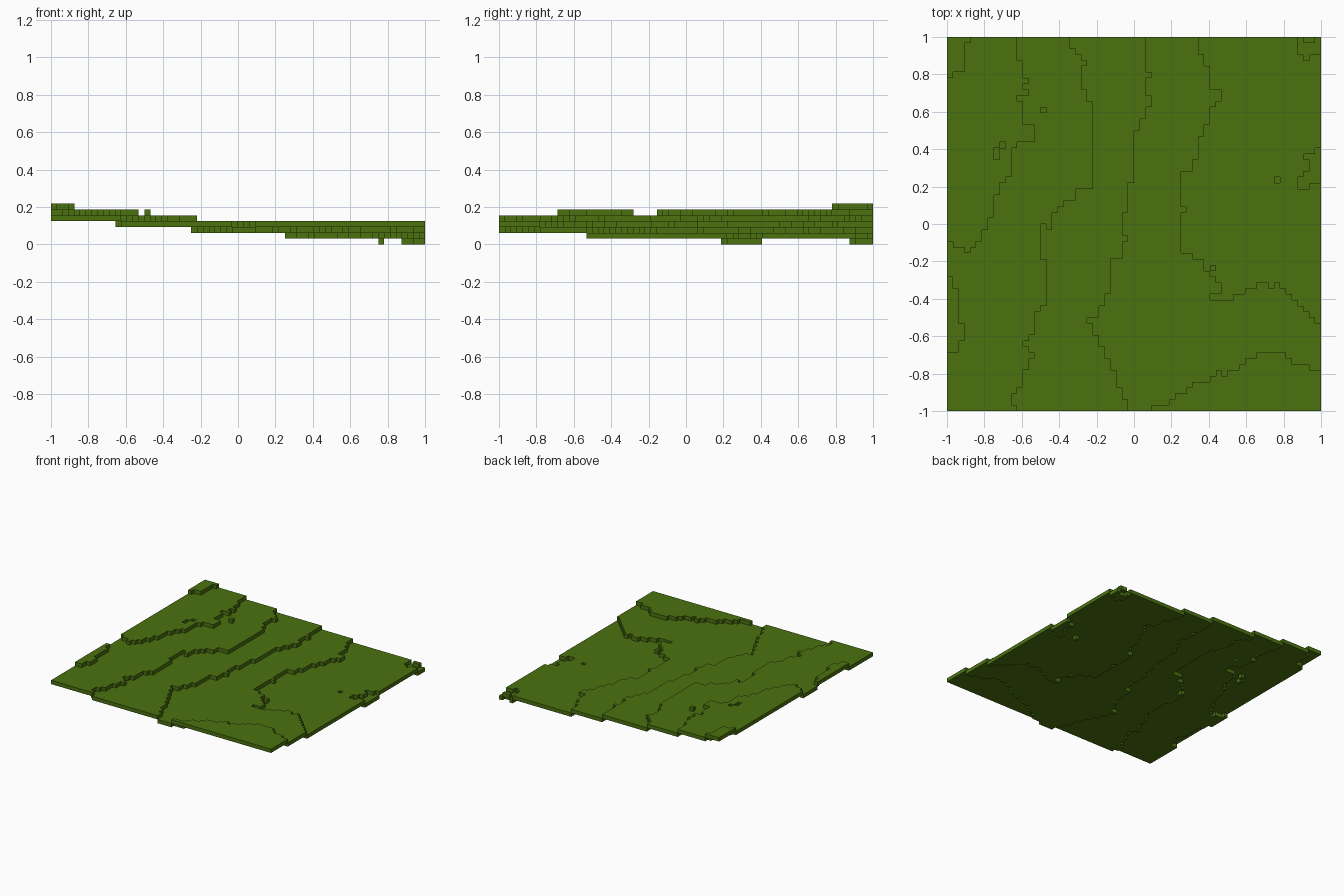
import bpy
import bmesh

CELLS = 64
SIZE = 2 / CELLS
WHOLE = range(CELLS)

cube = bpy.data.objects.get("Cube")
if cube:
    bpy.data.objects.remove(cube, do_unlink=True)


def make_material(name, colour):
    material = bpy.data.materials.new(name)
    material.use_nodes = True
    material.diffuse_color = colour
    shader = next(n for n in material.node_tree.nodes if n.type == "BSDF_PRINCIPLED")
    shader.inputs["Base Color"].default_value = colour
    shader.inputs["Roughness"].default_value = 1.0
    return material


def expand_profile(steps):
    """Turn (start, value) steps into one value per grid line."""
    return [[value for start, value in steps if start <= line][-1] for line in WHOLE]


# Terrace edges: (starting row counted from the back, column of the edge)
peak_edge = expand_profile([(0, 4), (1, 3), (6, 1), (7, 0)])
high_edge = expand_profile([
    (0, 12), (4, 13), (7, 14), (8, 13), (9, 14), (10, 12), (11, 13), (15, 15),
    (18, 12), (19, 11), (24, 10), (25, 9), (27, 8), (31, 7), (33, 6), (35, 5),
    (36, 4), (37, 0), (41, 1), (43, 2), (49, 3), (52, 2), (54, 0)])
upper_edge = expand_profile([
    (0, 21), (2, 22), (3, 23), (4, 24), (5, 23), (9, 24), (11, 25), (26, 22),
    (28, 20), (29, 19), (30, 18), (33, 16), (38, 17), (46, 16), (47, 15),
    (51, 14), (52, 13), (53, 14), (54, 15), (55, 14), (57, 13), (60, 12),
    (61, 11), (63, 12)])
middle_edge = expand_profile([
    (0, 34), (6, 35), (7, 34), (10, 35), (12, 34), (14, 33), (16, 32), (25, 31),
    (30, 30), (34, 31), (35, 30), (38, 28), (44, 27), (46, 26), (48, 24),
    (49, 25), (51, 26), (53, 27), (55, 28), (57, 29), (60, 30), (62, 31)])
basin_west = expand_profile([
    (0, 43), (3, 44), (5, 45), (9, 47), (11, 46), (12, 45), (15, 44), (17, 43),
    (21, 42), (23, 40), (29, 41), (30, 40), (37, 42), (38, 44), (40, 45),
    (41, 46), (42, 47), (44, 45), (45, 40)])

# Edges running across: (starting column, row of the edge)
basin_front = expand_profile([
    (0, 45), (49, 44), (51, 43), (53, 42), (55, 43), (56, 42), (57, 43),
    (58, 44), (59, 45), (60, 46), (61, 47), (62, 48), (63, 49)])
front_rise = expand_profile([
    (0, 64), (35, 63), (38, 62), (39, 61), (41, 60), (42, 59), (45, 58),
    (46, 57), (47, 58), (48, 57), (50, 56), (51, 55), (53, 54), (58, 55),
    (59, 56), (62, 57)])

# Small bumps and hollows: level, first column, first row, width, depth
patches = [
    (5, 16, 12, 1, 1), (4, 9, 18, 1, 1), (4, 8, 19, 1, 2),
    (4, 0, 35, 1, 2), (4, 1, 36, 2, 1), (3, 16, 32, 1, 1), (2, 45, 39, 1, 1),
    (0, 60, 0, 4, 3), (1, 61, 0, 2, 1), (0, 61, 3, 1, 1),
    (0, 63, 19, 1, 1), (0, 61, 20, 3, 1), (0, 62, 21, 2, 2),
    (0, 61, 23, 3, 1), (0, 60, 24, 4, 1), (0, 60, 25, 2, 1), (0, 56, 24, 1, 1)]


def ground_level(column, row):
    if column < peak_edge[row]:
        return 6
    if column < high_edge[row]:
        return 5
    if column < upper_edge[row]:
        return 4
    if column < middle_edge[row] or row >= front_rise[column]:
        return 3
    if column >= basin_west[row] and row < basin_front[column]:
        return 1
    return 2


levels = {(c, r): ground_level(c, r) for c in WHOLE for r in WHOLE}
for level, column, row, width, depth in patches:
    for c in range(column, column + width):
        for r in range(row, row + depth):
            levels[c, r] = level


def build_terrace(name, level, material):
    """Make one layer of blocks, leaving out walls between neighbours."""
    bm = bmesh.new()
    corners = {}

    def corner(c, r, z):
        key = (c, r, z)
        if key not in corners:
            corners[key] = bm.verts.new((c * SIZE - 1, 1 - r * SIZE, z * SIZE))
        return corners[key]

    bottom, top = level, level + 1
    for (c, r), cell_level in levels.items():
        if cell_level != level:
            continue
        # Outline runs anticlockwise seen from above, from the front left corner
        outline = [(c, r + 1), (c + 1, r + 1), (c + 1, r), (c, r)]
        neighbours = [(c, r + 1), (c + 1, r), (c, r - 1), (c - 1, r)]
        bm.faces.new([corner(*p, top) for p in outline])
        bm.faces.new([corner(*p, bottom) for p in reversed(outline)])
        for i, neighbour in enumerate(neighbours):
            if levels.get(neighbour) != level:
                a, b = outline[i], outline[(i + 1) % len(outline)]
                bm.faces.new([corner(*a, bottom), corner(*b, bottom),
                              corner(*b, top), corner(*a, top)])
    mesh = bpy.data.meshes.new(name)
    bm.to_mesh(mesh)
    bm.free()
    mesh.materials.append(material)
    terrace = bpy.data.objects.new(name, mesh)
    bpy.context.collection.objects.link(terrace)


# Terraces from the lowest hollow to the highest corner
grass = make_material("grass_green", (0.07, 0.17, 0.005, 1))
names = ["hollow_terrace", "basin_terrace", "low_terrace", "middle_terrace",
         "upper_terrace", "high_terrace", "peak_terrace"]
for level, name in enumerate(names):
    build_terrace(name, level, grass)
